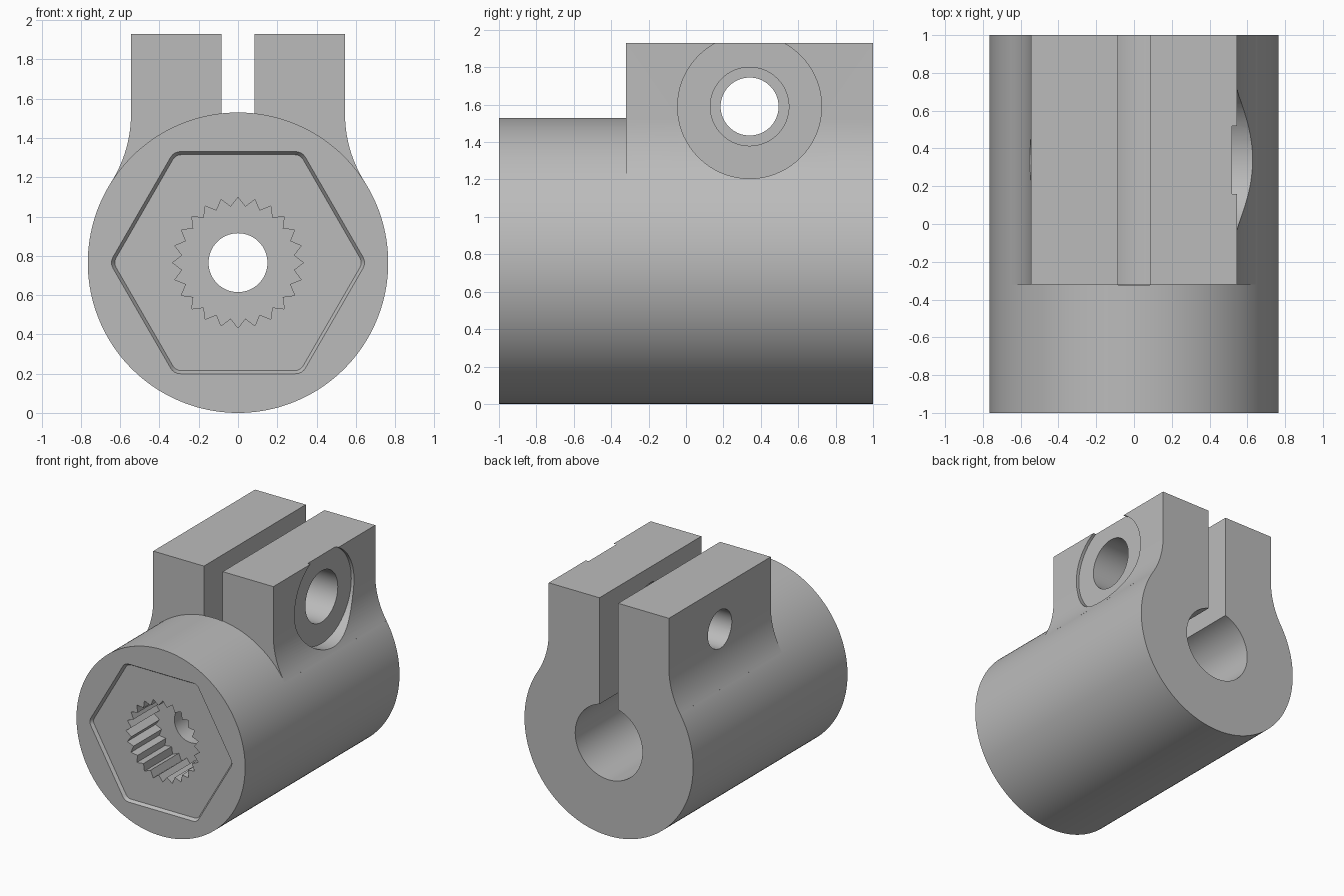
import bpy
import bmesh
from math import sin, cos, pi, radians, sqrt, atan2

if "Cube" in bpy.data.objects:
    bpy.data.objects.remove(bpy.data.objects["Cube"], do_unlink=True)

R = 0.765          # barrel radius, also the height of its axis
EAR_X = 0.545      # half width across the clamp ears
TOP = 1.93
EAR_Y = -0.32      # front end of the clamp ears
BOLT_Y, BOLT_Z = 0.34, 1.59

metal = bpy.data.materials.new("grey metal")
metal.use_nodes = True
grey = (0.5, 0.5, 0.5, 1)
metal.diffuse_color = grey
metal.node_tree.nodes["Principled BSDF"].inputs["Base Color"].default_value = grey


def circle(r, n, cx=0, cz=0):
    return [(cx + r * cos(2 * pi * i / n), cz + r * sin(2 * pi * i / n)) for i in range(n)]


def loft(name, near, far, start, end, axis="y"):
    """Solid between two matching outlines, along y or x."""
    bm = bmesh.new()
    rings = []
    for outline, d in ((near, start), (far, end)):
        rings.append([bm.verts.new((a, d, b) if axis == "y" else (d, a, b)) for a, b in outline])
    n = len(near)
    bm.faces.new(rings[0])
    bm.faces.new(rings[1])
    for i in range(n):
        j = (i + 1) % n
        bm.faces.new((rings[0][i], rings[0][j], rings[1][j], rings[1][i]))
    bmesh.ops.recalc_face_normals(bm, faces=bm.faces)
    mesh = bpy.data.meshes.new(name)
    bm.to_mesh(mesh)
    bm.free()
    mesh.materials.append(metal)
    obj = bpy.data.objects.new(name, mesh)
    bpy.context.collection.objects.link(obj)
    return obj


def combine(target, tool, operation="DIFFERENCE"):
    tool.hide_render = True
    mod = target.modifiers.new(tool.name, "BOOLEAN")
    mod.operation, mod.solver, mod.object = operation, "EXACT", tool
    bpy.context.view_layer.objects.active = target
    bpy.ops.object.modifier_apply(modifier=mod.name)
    bpy.data.objects.remove(tool, do_unlink=True)


def hexagon(apothem, fillet):
    """Hexagon with points left and right and rounded corners."""
    pts = []
    corner = (apothem - fillet) / cos(radians(30))
    for k in range(6):
        for step in range(-2, 3):
            a, t = radians(60 * k), radians(60 * k + 15 * step)
            pts.append((corner * cos(a) + fillet * cos(t), R + corner * sin(a) + fillet * sin(t)))
    return pts


# Barrel
barrel_outline = circle(R, 160, 0, R)
clamp = loft("clamp_body", barrel_outline, barrel_outline, -1, 1)

# Clamp ears, flowing tangentially into the barrel
flare = 0.65
cx = EAR_X + flare
rise = sqrt((R + flare) ** 2 - cx ** 2)
sweep = atan2(rise, cx)
half = [(EAR_X, TOP)]
for i in range(15):
    a = sweep * i / 14
    half.append((cx - flare * cos(a), R + rise - flare * sin(a)))
half.append((0.4, R))
ear_outline = half + [(-x, z) for x, z in reversed(half)]
combine(clamp, loft("ears", ear_outline, ear_outline, EAR_Y, 1), "UNION")

# Rear bore, clamping slot and through hole
for name, outline, start in (
        ("bore", circle(0.305, 72, 0, R), EAR_Y),
        ("slot", [(-0.085, R), (0.085, R), (0.085, 2.1), (-0.085, 2.1)], EAR_Y - 0.002),
        ("through_hole", circle(0.15, 56, 0, R), -1.1)):
    combine(clamp, loft(name, outline, outline, start, 1.1))

# Shallow hexagonal recess with sloping walls
combine(clamp, loft("hex_recess", hexagon(0.572, 0.06), hexagon(0.55, 0.05), -1.01, -0.975))

# Toothed socket
teeth = 24
spline = []
for i in range(2 * teeth):
    a, r = pi * i / teeth, (0.333, 0.287)[i % 2]
    spline.append((r * cos(a), R + r * sin(a)))
combine(clamp, loft("socket", spline, spline, -1.1, -0.61))

# Bolt hole, wider clearance hole and spot face on the left ear
for name, r, start, end in (("bolt_hole", 0.155, -1, 0),
                            ("clearance_hole", 0.21, 0, 1),
                            ("spot_face", 0.385, 0.52, 1)):
    outline = circle(r, 72, BOLT_Y, BOLT_Z)
    combine(clamp, loft(name, outline, outline, start, end, "x"))

# Smooth curved walls, crisp machined edges
bpy.ops.object.select_all(action="DESELECT")
clamp.select_set(True)
bpy.context.view_layer.objects.active = clamp
bpy.ops.object.shade_smooth_by_angle(angle=radians(25))
